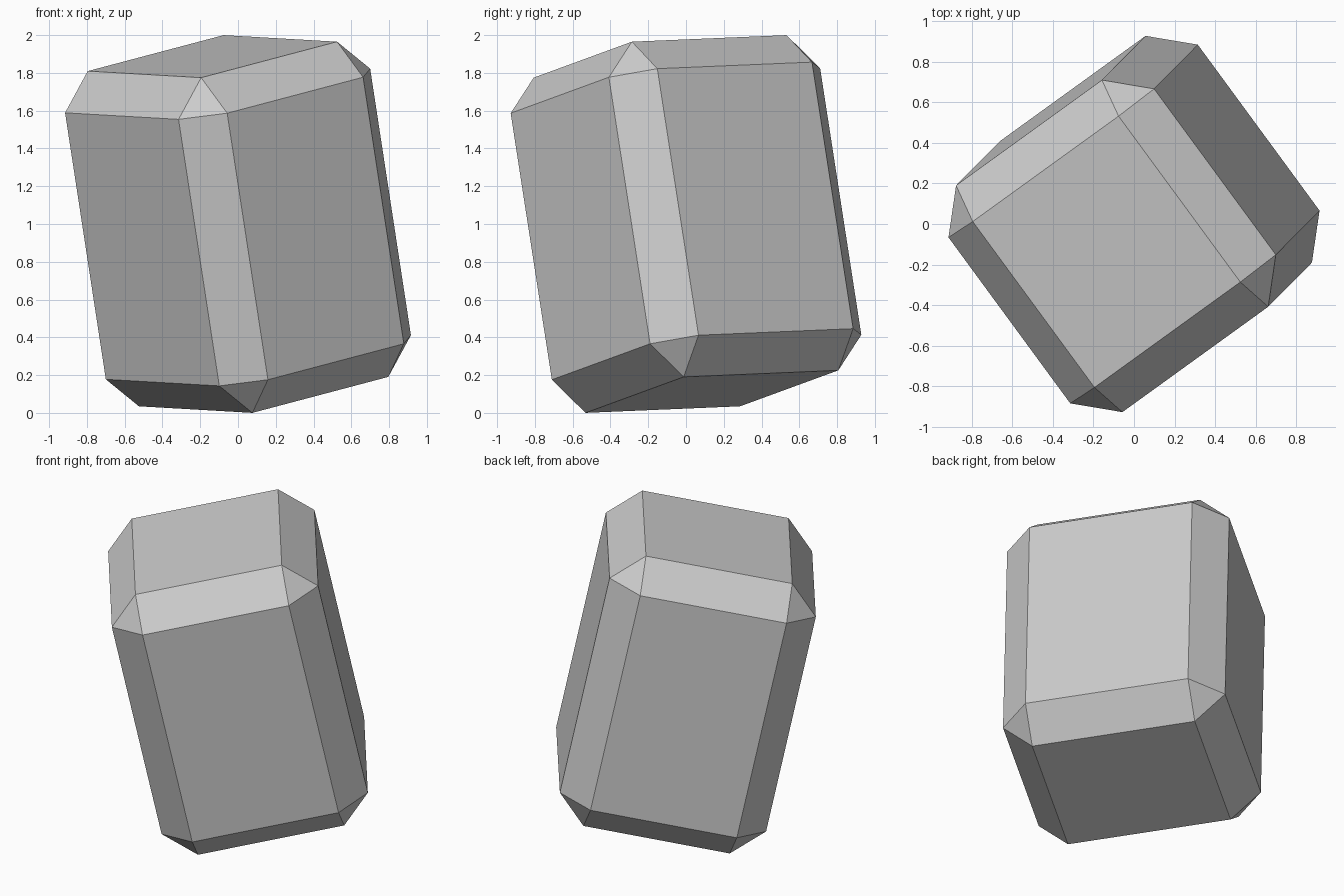
import bpy
from math import radians

if "Cube" in bpy.data.objects:
    bpy.data.objects.remove(bpy.data.objects["Cube"])

# Tilted stone block
bpy.ops.mesh.primitive_cube_add(size=1, location=(0, 0, 1))
block = bpy.context.object
block.name = "chamfered_stone"
block.scale = (1.28, 1.388, 1.816)
bpy.ops.object.transform_apply(location=False, rotation=False, scale=True)

# Flat chamfer on every edge, with triangular corners
chamfer = block.modifiers.new("chamfer", 'BEVEL')
chamfer.width = 0.186
chamfer.segments = 1
chamfer.limit_method = 'NONE'
chamfer.use_clamp_overlap = False

# Resting tilt
block.rotation_euler = (radians(2.0), radians(-12.1), radians(35.85))
bpy.ops.object.shade_flat()
